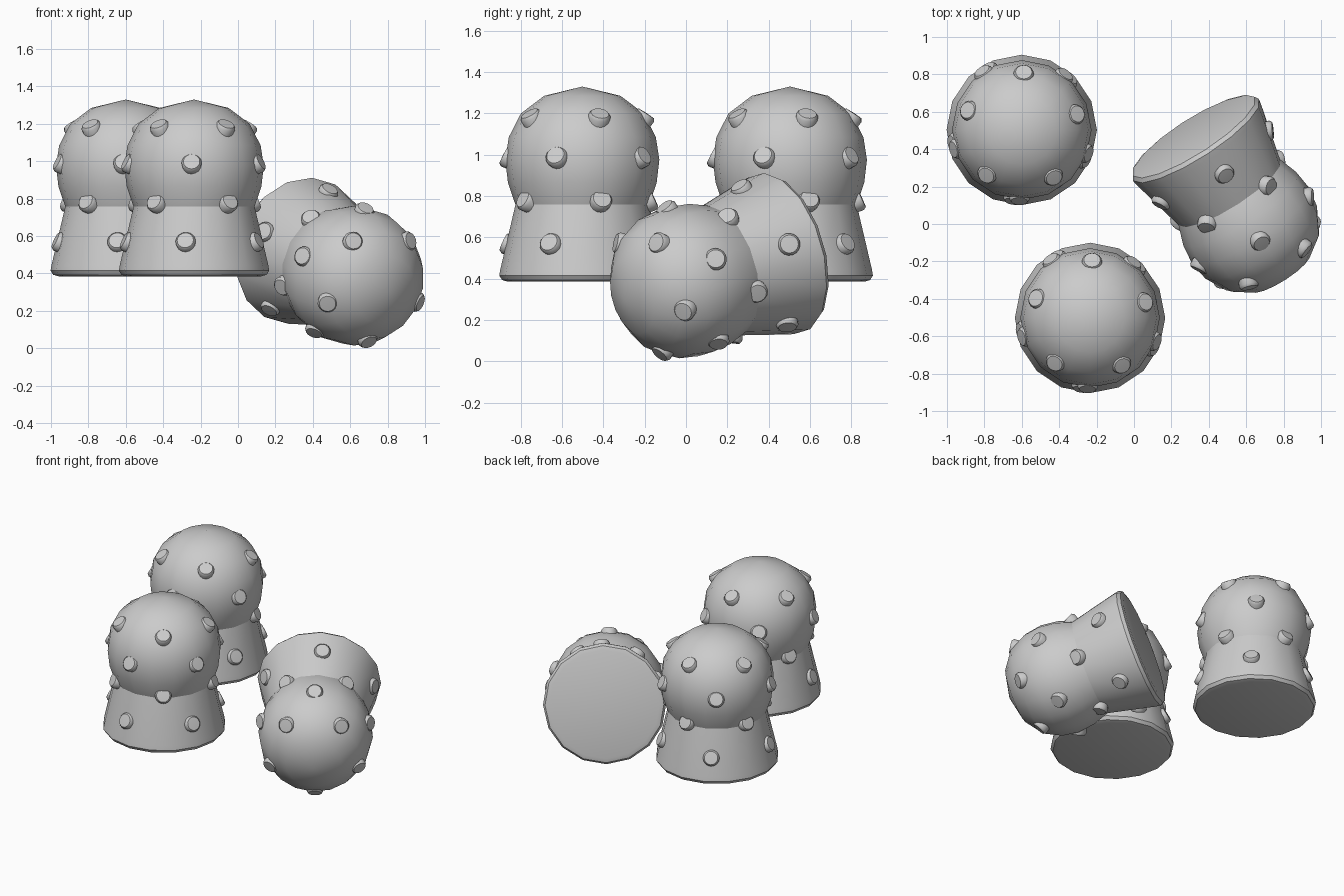
import bpy, bmesh, math
from mathutils import Matrix, Vector

if "Cube" in bpy.data.objects:
    bpy.data.objects.remove(bpy.data.objects["Cube"])

SIDES = 16


def lathe(bm, profile, sides, mat):
    """Revolve an (r, z) profile round z, closing points on the axis."""
    rings = []
    for r, z in profile:
        n = 1 if r == 0 else sides
        rings.append([bm.verts.new(mat @ Vector((r * math.cos(2 * math.pi * i / sides),
                                                 r * math.sin(2 * math.pi * i / sides), z)))
                      for i in range(n)])
    for a, b in zip(rings, rings[1:]):
        for i in range(sides):
            j = (i + 1) % sides
            f = [a[i % len(a)], a[j % len(a)], b[j % len(b)], b[i % len(b)]]
            bm.faces.new(list(dict.fromkeys(f)))


def finish(bm, name, mat, angle):
    bmesh.ops.recalc_face_normals(bm, faces=bm.faces)
    me = bpy.data.meshes.new(name)
    bm.to_mesh(me)
    bm.free()
    ob = bpy.data.objects.new(name, me)
    bpy.context.collection.objects.link(ob)
    ob.matrix_world = mat
    bpy.ops.object.select_all(action='DESELECT')
    ob.select_set(True)
    bpy.context.view_layer.objects.active = ob
    bpy.ops.object.shade_smooth_by_angle(angle=math.radians(angle))


BASE = [(0, 0), (0.36, 0), (0.388, 0.008), (0.402, 0.03), (0.397, 0.06), (0.322, 0.38), (0, 0.38)]
DOME = [(0, 0.36), (0.318, 0.36), (0.328, 0.385), (0.36, 0.48), (0.373, 0.59), (0.356, 0.70),
        (0.297, 0.815), (0.185, 0.90), (0, 0.945)]
STUD = [(0, -0.05), (0.05, -0.05), (0.054, 0.004), (0.044, 0.018), (0, 0.02)]
# stud rows: height, radius, first angle, upward tilt
ROWS = [(0.185, 0.368, 47, 25), (0.395, 0.333, 16, 25), (0.605, 0.366, 52, 27), (0.80, 0.300, 16, 57)]


def gumdrop(tag, mat):
    # tapered foot
    bm = bmesh.new()
    lathe(bm, BASE, SIDES, Matrix())
    finish(bm, tag + "_base", mat, 40)
    # rounded head
    bm = bmesh.new()
    lathe(bm, DOME, SIDES, Matrix())
    finish(bm, tag + "_dome", mat, 45)
    # four staggered rows of five tilted studs
    bm = bmesh.new()
    for z, r, start, tilt in ROWS:
        for k in range(5):
            m = (Matrix.Rotation(math.radians(start + 72 * k), 4, 'Z')
                 @ Matrix.Translation((r, 0, z))
                 @ Matrix.Rotation(math.radians(90 - tilt), 4, 'Y'))
            lathe(bm, STUD, 16, m)
    finish(bm, tag + "_studs", mat, 40)


# two upright pieces
gumdrop("back_piece", Matrix.Translation((-0.6, 0.503, 0.385)))
gumdrop("front_piece", Matrix.Translation((-0.235, -0.502, 0.385)))

# third piece, tipped over with its head forward and slightly down
az, el = math.radians(122.5), math.radians(14)
up = -Vector((math.cos(el) * math.cos(az), math.cos(el) * math.sin(az), math.sin(el)))
v = Vector((-up.z, 0, up.x)).normalized()
w = up.cross(v)
roll = math.radians(41)
x = v * math.cos(roll) + w * math.sin(roll)
y = up.cross(x)
head = Vector((0.625, -0.012, 0.385))
tipped = Matrix((x, y, up)).transposed().to_4x4()
tipped.translation = head - up * 0.595
gumdrop("tipped_piece", tipped)
